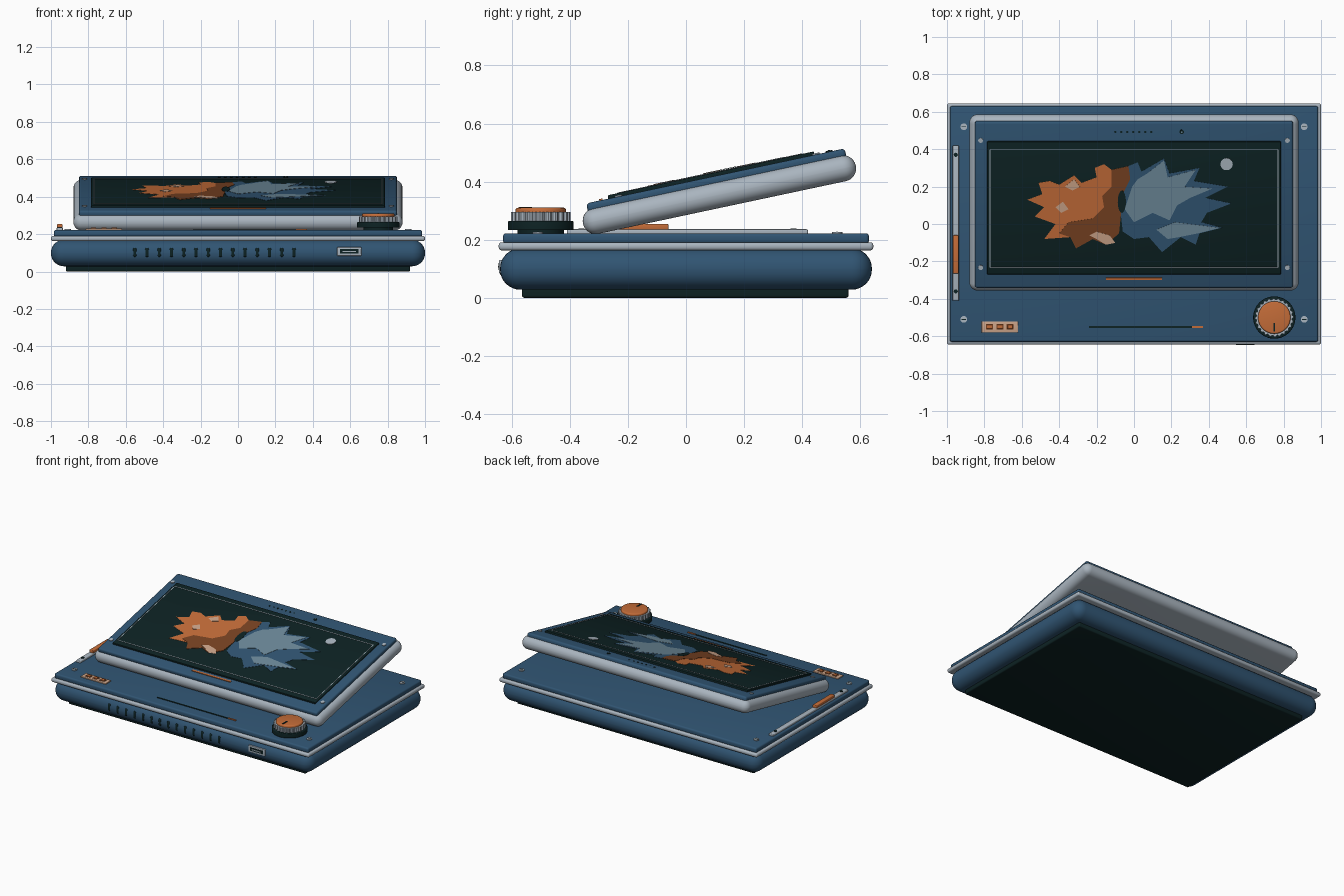
import bpy, bmesh, math
from mathutils import Matrix, Vector

if "Cube" in bpy.data.objects:
    bpy.data.objects.remove(bpy.data.objects["Cube"])


def material(name, *rgb):
    m = bpy.data.materials.new(name)
    m.use_nodes = True
    m.diffuse_color = (*rgb, 1)
    bsdf = m.node_tree.nodes["Principled BSDF"]
    bsdf.inputs["Base Color"].default_value = (*rgb, 1)
    bsdf.inputs["Roughness"].default_value = 0.6
    return m


BLUE = material("navy blue", 0.03, 0.09, 0.17)
GREY = material("silver grey", 0.40, 0.46, 0.52)
DARK = material("dark teal black", 0.004, 0.016, 0.017)
ORANGE = material("orange", 0.55, 0.15, 0.04)
BROWN = material("burnt brown", 0.19, 0.055, 0.016)
BEIGE = material("beige", 0.60, 0.37, 0.25)
STEEL = material("steel blue", 0.15, 0.25, 0.32)

TILT = math.radians(12)
SCREEN = Matrix.Translation((0, 0.115, 0.355)) @ Matrix.Rotation(TILT, 4, "X")
FLAT = Matrix.Identity(4)
parts = []


def finish(bm, name, mat, matrix=FLAT):
    bmesh.ops.recalc_face_normals(bm, faces=bm.faces)
    mesh = bpy.data.meshes.new(name)
    bm.to_mesh(mesh)
    bm.free()
    mesh.materials.append(mat)
    ob = bpy.data.objects.new(name, mesh)
    ob.matrix_world = matrix
    bpy.context.collection.objects.link(ob)
    parts.append(ob)
    return ob


def box(name, x, y, z, mat, bevel=0, matrix=FLAT, segments=3):
    """Box from (low, high) ranges, with rounded edges."""
    bm = bmesh.new()
    bmesh.ops.create_cube(bm, size=1)
    for v in bm.verts:
        v.co = Vector([r[0] if c < 0 else r[1] for c, r in zip(v.co, (x, y, z))])
    if bevel:
        bmesh.ops.bevel(bm, geom=bm.edges[:], offset=bevel, segments=segments,
                        profile=0.5, affect="EDGES")
    return finish(bm, name, mat, matrix)


def disc(name, x, y, z, radius, mat, matrix=FLAT, sides=24, bevel=0, ribs=0):
    """Upright cylinder between two heights, optionally ribbed."""
    bm = bmesh.new()
    bmesh.ops.create_cone(bm, cap_ends=True, segments=ribs or sides, radius1=radius,
                          radius2=radius, depth=z[1] - z[0],
                          matrix=Matrix.Translation((x, y, sum(z) / 2)))
    if ribs:
        for v in bm.verts:
            a = math.atan2(v.co.y - y, v.co.x - x)
            if round(a / math.tau * ribs) // 2 % 2:
                v.co.x -= math.cos(a) * 0.007
                v.co.y -= math.sin(a) * 0.007
    if bevel:
        rim = [e for e in bm.edges if all(v.co.z > sum(z) / 2 for v in e.verts)]
        bmesh.ops.bevel(bm, geom=rim, offset=bevel, segments=3, profile=0.5, affect="EDGES")
    return finish(bm, name, mat, matrix)


def local(y, w=0.078):
    """Plan position to position along the tilted screen."""
    return (y - 0.115 + w * math.sin(TILT)) / math.cos(TILT)


def plate(name, points, w, mat):
    """Thin painted shape on the screen; points in hundredths, in plan."""
    bm = bmesh.new()
    face = bm.faces.new([bm.verts.new((x / 100, local(y / 100), w)) for x, y in points])
    new = bmesh.ops.extrude_face_region(bm, geom=[face])["geom"]
    bmesh.ops.translate(bm, vec=(0, 0, 0.0015),
                        verts=[g for g in new if isinstance(g, bmesh.types.BMVert)])
    bmesh.ops.triangulate(bm, faces=bm.faces[:])
    return finish(bm, name, mat, SCREEN)


# Base casing
box("foot_pad", (-0.92, 0.92), (-0.565, 0.56), (0, 0.05), DARK, 0.008)
box("lower_body", (-1, 1), (-0.64, 0.64), (0.028, 0.17), BLUE, 0.069, segments=8)
box("trim_band", (-1, 1), (-0.645, 0.645), (0.163, 0.191), GREY, 0.011)
box("top_deck", (-0.985, 0.985), (-0.63, 0.63), (0.185, 0.222), BLUE, 0.011)
for x in (-0.91, 0.91):
    for y in (-0.51, 0.52):
        disc("deck_screw", x, y, (0.215, 0.227), 0.018, GREY)
        box("screw_slot", (x - 0.013, x + 0.013), (y - 0.002, y + 0.002), (0.226, 0.228), DARK)

# Front vents and port
for i in range(14):
    x = -0.552 + i * 0.0655
    box("vent_slot", (x - 0.011, x + 0.011), (-0.642, -0.6), (0.077, 0.127), DARK, 0.009)
box("port_frame", (0.53, 0.66), (-0.644, -0.6), (0.084, 0.13), GREY, 0.003)
box("port_opening", (0.545, 0.645), (-0.646, -0.6), (0.096, 0.119), DARK)
box("port_tongue", (0.56, 0.63), (-0.648, -0.6), (0.104, 0.110), GREY)

# Side rail with slider
box("side_rail", (-0.97, -0.936), (-0.41, 0.42), (0.215, 0.236), GREY, 0.005)
box("rail_slider", (-0.968, -0.938), (-0.265, -0.06), (0.23, 0.254), ORANGE, 0.005)
for y in (-0.36, 0.37):
    disc("rail_screw", -0.953, y, (0.23, 0.239), 0.011, DARK)

# Button plate
box("button_plate", (-0.815, -0.62), (-0.58, -0.52), (0.215, 0.229), BEIGE, 0.003)
for x in (-0.772, -0.717, -0.662):
    box("button_well", (x - 0.019, x + 0.019), (-0.564, -0.535), (0.225, 0.231), BROWN)
    box("button", (x - 0.014, x + 0.014), (-0.561, -0.538), (0.225, 0.236), ORANGE, 0.003)

# Groove with bright tip
box("groove", (-0.24, 0.31), (-0.556, -0.545), (0.218, 0.225), DARK)
box("groove_tip", (0.31, 0.37), (-0.556, -0.545), (0.218, 0.227), ORANGE)

# Dial
KX, KY = 0.75, -0.5
disc("dial_shaft", KX, KY, (0.215, 0.24), 0.08, DARK, sides=48)
disc("dial_base", KX, KY, (0.234, 0.265), 0.113, DARK, sides=64, bevel=0.005)
disc("dial_grip", KX, KY, (0.26, 0.295), 0.103, GREY, ribs=96)
disc("dial_cap", KX, KY, (0.29, 0.31), 0.087, ORANGE, sides=64, bevel=0.008)
box("dial_mark", (KX - 0.005, KX + 0.005), (-0.575, -0.53), (0.305, 0.313), DARK)

# Tilted screen housing
box("screen_shell", (-0.88, 0.88), (-0.48, 0.48), (-0.045, 0.045), GREY, 0.044, SCREEN, 8)
box("screen_bezel", (-0.85, 0.85), (-0.455, 0.455), (0.03, 0.066), BLUE, 0.012, SCREEN)
box("screen_glass", (-0.785, 0.785), (local(-0.27), local(0.44)), (0.06, 0.078), DARK,
    0.004, SCREEN)
low, high = local(-0.233), local(0.4)
for s in (-1, 1):
    box("frame_side", (s * 0.77 - 0.002, s * 0.77 + 0.002), (low, high), (0.077, 0.08),
        GREY, 0, SCREEN)
for v in (low, high):
    box("frame_line", (-0.77, 0.77), (v - 0.002, v + 0.002), (0.077, 0.08), GREY, 0, SCREEN)
for x in (-0.82, 0.82):
    for y in (-0.235, 0.445):
        disc("bezel_screw", x, local(y), (0.06, 0.071), 0.013, GREY, SCREEN)
for i in range(7):
    disc("speaker_hole", -0.1 + i * 0.032, local(0.49), (0.06, 0.068), 0.006, DARK, SCREEN, 12)
disc("camera_ring", 0.255, local(0.49), (0.06, 0.07), 0.012, DARK, SCREEN)
disc("camera_lens", 0.255, local(0.49), (0.06, 0.072), 0.005, STEEL, SCREEN)
v = local(-0.295)
box("bezel_light_bar", (-0.15, 0.15), (v - 0.006, v + 0.006), (0.06, 0.071), ORANGE, 0, SCREEN)

# Screen artwork: warm burst, cool burst and moon
plate("warm_burst", [
    (-57, 13), (-49, 16), (-51, 22), (-45, 23), (-40, 21), (-32, 26), (-28, 22), (-20, 25),
    (-21, 30), (-16, 32), (-12, 29), (-3, 31), (-2, 24), (-6, 16), (-7, 5), (-8, -5),
    (-15, -11), (-22, -8), (-31, -13), (-34, -7), (-48, -8), (-42, 0), (-53, 4), (-48, 9)],
    0.078, ORANGE)
plate("warm_shade", [
    (-35, 1), (-22, 3), (-16, 9), (-17, 15), (-12, 20), (-12, 29), (-3, 31), (-2, 24),
    (-6, 16), (-7, 5), (-8, -5), (-15, -11), (-22, -8), (-31, -13), (-34, -7), (-40, -5)],
    0.0795, BROWN)
plate("warm_glint_low", [(-24, -6), (-20, -4), (-13, -6), (-10, -10), (-15, -11), (-20, -8)],
      0.081, BEIGE)
plate("warm_glint_high", [(-37, 20), (-32, 24), (-29, 20), (-33, 18)], 0.081, BEIGE)
plate("warm_glint_mid", [(-42, 9), (-38, 12), (-35, 8), (-39, 6)], 0.081, BEIGE)
plate("cool_burst", [
    (-3, 31), (2, 33), (4, 28), (16, 35), (19, 27), (35, 30), (32, 23), (50, 20), (38, 14),
    (52, 11), (39, 6), (36, 1), (47, -2), (35, -5), (33, -11), (25, -7), (15, -15), (8, -7),
    (0, -8), (-6, -4), (-7, 5), (-6, 16), (-2, 24)], 0.078, BLUE)
plate("cool_light", [
    (-5, 8), (-1, 20), (2, 24), (7, 27), (16, 34), (18, 25), (33, 29), (27, 20), (42, 19),
    (30, 14), (23, 10), (19, 2), (10, 6), (0, 1)], 0.0795, STEEL)
plate("cool_light_low", [(12, -3), (22, 1), (46, -2), (34, -5), (24, -7), (18, -8)],
      0.0795, STEEL)
plate("core_gap", [(-6.5 + 2.2 * math.cos(a * 0.4), 12 + 6 * math.sin(a * 0.4))
                   for a in range(16)], 0.082, DARK)
disc("moon", 0.495, local(0.32), (0.077, 0.08), 0.033, GREY, SCREEN, 32)

# Smooth shading with sharp edges kept
bpy.ops.object.select_all(action="DESELECT")
for ob in parts:
    ob.select_set(True)
bpy.context.view_layer.objects.active = parts[0]
bpy.ops.object.shade_smooth_by_angle(angle=math.radians(35))
